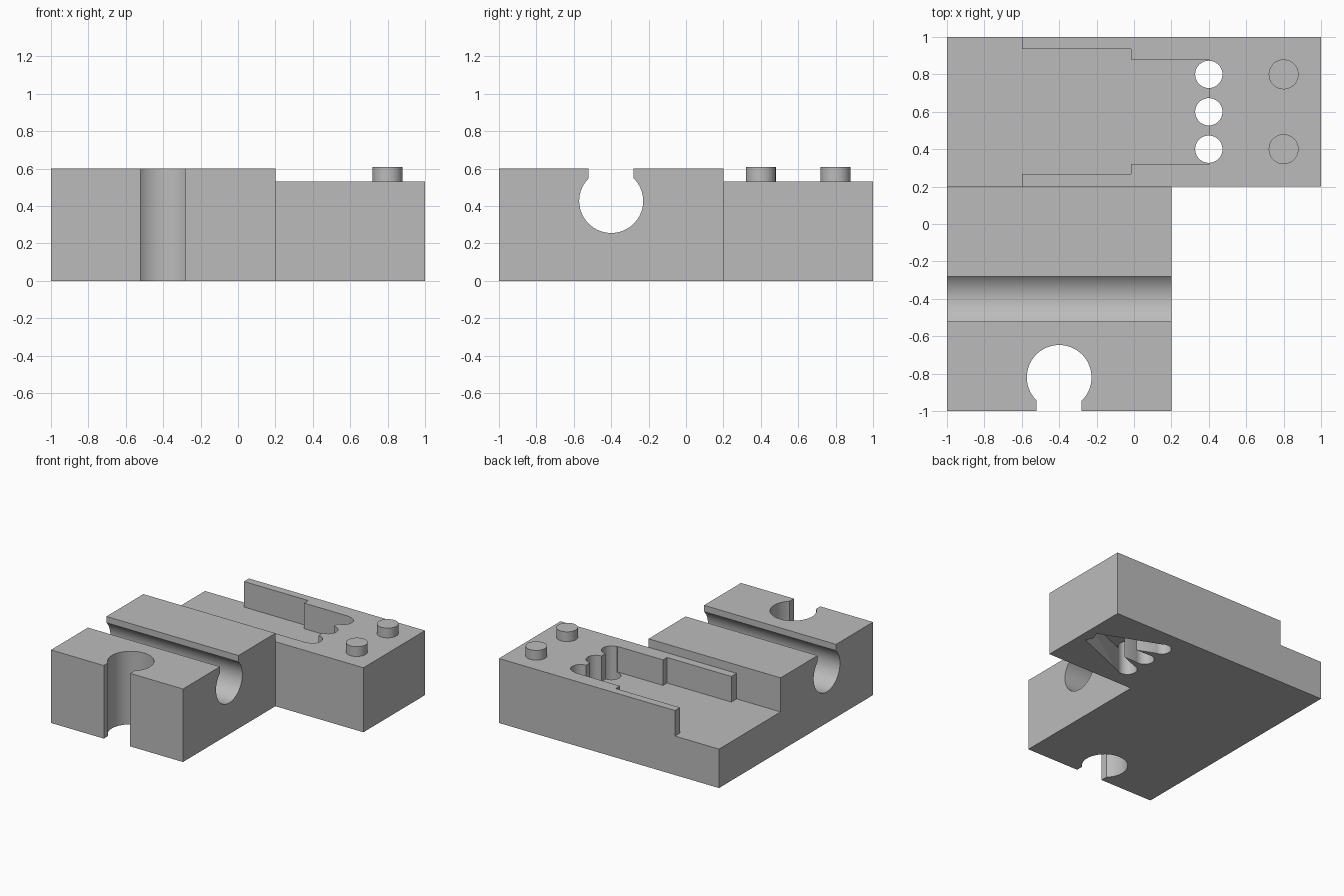
import bpy, bmesh, math
from mathutils import Vector

if "Cube" in bpy.data.objects:
    bpy.data.objects.remove(bpy.data.objects["Cube"])

grey = bpy.data.materials.new("light grey")
grey.diffuse_color = (0.5, 0.5, 0.5, 1)
grey.use_nodes = True
grey.node_tree.nodes["Principled BSDF"].inputs["Base Color"].default_value = grey.diffuse_color


def prism(name, outline, lo, hi, axis="z"):
    """Extrude a 2D outline along z (outline in x, y) or x (outline in y, z)."""
    place = (lambda u, v, w: (u, v, w)) if axis == "z" else (lambda u, v, w: (w, u, v))
    bm = bmesh.new()
    face = bm.faces.new([bm.verts.new(place(u, v, lo)) for u, v in outline])
    ext = bmesh.ops.extrude_face_region(bm, geom=[face])
    top = [g for g in ext["geom"] if isinstance(g, bmesh.types.BMVert)]
    bmesh.ops.translate(bm, verts=top, vec=Vector(place(0, 0, hi - lo)))
    bmesh.ops.recalc_face_normals(bm, faces=bm.faces)
    mesh = bpy.data.meshes.new(name)
    bm.to_mesh(mesh)
    bm.free()
    mesh.materials.append(grey)
    obj = bpy.data.objects.new(name, mesh)
    bpy.context.collection.objects.link(obj)
    return obj


def arc(cx, cy, r, start, end, n):
    return [(cx + r * math.cos(start + (end - start) * i / n),
             cy + r * math.sin(start + (end - start) * i / n)) for i in range(n + 1)]


def circle(cx, cy, r, n=48):
    return arc(cx, cy, r, 0, 2 * math.pi, n)[:-1]


def keyhole(cx, cy, r, half_neck, facing, reach):
    """Round bore with a straight neck opening towards +v or -v."""
    a = math.asin(half_neck / r)
    mid = facing * math.pi / 2
    pts = arc(cx, cy, r, mid + a, mid + 2 * math.pi - a, 56)
    return pts + [(pts[-1][0], reach), (pts[0][0], reach)]


def rect(x0, y0, x1, y1):
    return [(x0, y0), (x1, y0), (x1, y1), (x0, y1)]


# L-shaped body
body = prism("body", [(-1, -1), (0.2, -1), (0.2, 0.2), (1, 0.2), (1, 1), (-1, 1)], 0, 0.6)

cutters = [
    # lowered rear deck
    prism("deck_cutter", rect(-1.3, 0.2, 1.3, 1.3), 0.53, 1),
    # stepped pocket, open at the left end
    prism("pocket_cutter",
          [(-1.3, 0.2), (-0.6, 0.2), (-0.6, 0.268), (-0.015, 0.268), (-0.015, 0.32),
           (0.4, 0.32), (0.4, 0.88), (-0.015, 0.88), (-0.015, 0.935), (-0.6, 0.935),
           (-0.6, 1.3), (-1.3, 1.3)], 0.32, 1.1),
    # horizontal and vertical keyhole bores
    prism("groove_cutter", keyhole(-0.4, 0.427, 0.171, 0.12, 1, 1), -1.3, 0.5, "x"),
    prism("bore_cutter", keyhole(-0.4, -0.82, 0.173, 0.12, -1, -1.3), -0.3, 1),
]

# wire holes, with channels below that fan in to one point
for y in (0.4, 0.6, 0.8):
    cutters.append(prism("hole_cutter", circle(0.4, y, 0.073), -0.2, 1.2))
    heading = math.atan2(0.6 - y, 0.5)
    dx, dy = math.cos(heading), math.sin(heading)
    length = math.hypot(0.5, 0.6 - y)
    ends = arc(0.4, y, 0.07, heading + math.pi / 2, heading + 1.5 * math.pi, 20)
    ends += [(ends[-1][0] + dx * length, ends[-1][1] + dy * length),
             (ends[0][0] + dx * length, ends[0][1] + dy * length)]
    cutters.append(prism("channel_cutter", ends, -0.3, 0.2))

for cutter in cutters:
    mod = body.modifiers.new(cutter.name, "BOOLEAN")
    mod.operation, mod.solver, mod.object = "DIFFERENCE", "EXACT", cutter
    cutter.hide_render = True
    cutter.hide_set(True)

# apply the cuts and remove the cutters
bpy.context.view_layer.update()
final = bpy.data.meshes.new_from_object(body.evaluated_get(bpy.context.evaluated_depsgraph_get()))
body.modifiers.clear()
body.data = final
for cutter in cutters:
    bpy.data.objects.remove(cutter)

# locating pegs
parts = [body] + [prism("peg", circle(0.8, y, 0.08), 0.5, 0.61) for y in (0.4, 0.8)]

for part in parts:
    bpy.ops.object.select_all(action="DESELECT")
    part.select_set(True)
    bpy.context.view_layer.objects.active = part
    bpy.ops.object.shade_smooth_by_angle(angle=math.radians(25))
